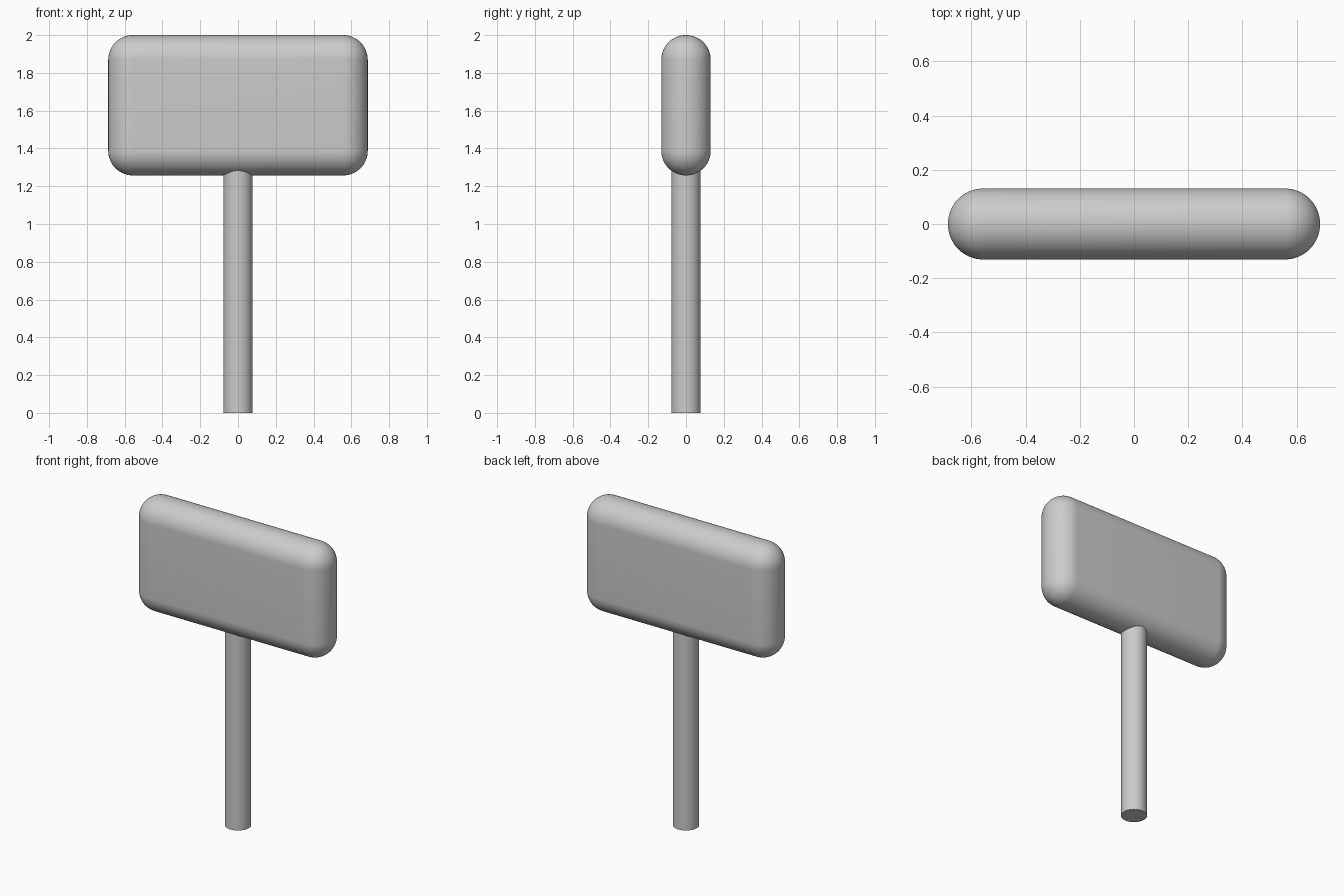
import bpy
from math import radians

if "Cube" in bpy.data.objects:
    bpy.data.objects.remove(bpy.data.objects["Cube"])

HALF_X, HALF_Y, Z_LOW, Z_TOP = 0.687, 0.131, 1.257, 2.0
POLE_RADIUS, POLE_TOP = 0.078, 1.36

# Mallet head: a block whose edges are fully rounded across its thickness
bpy.ops.mesh.primitive_cube_add(size=2, location=(0, 0, (Z_LOW + Z_TOP) / 2))
head = bpy.context.object
head.name = "head"
head.scale = (HALF_X, HALF_Y, (Z_TOP - Z_LOW) / 2)
bpy.ops.object.transform_apply(location=False, rotation=False, scale=True)
bevel = head.modifiers.new("rounding", 'BEVEL')
bevel.width = HALF_Y - 0.0005
bevel.segments = 16
bpy.ops.object.modifier_apply(modifier=bevel.name)
bpy.ops.object.shade_smooth_by_angle(angle=radians(40))

# Handle: a round pole that runs up into the head
bpy.ops.mesh.primitive_cylinder_add(vertices=64, radius=POLE_RADIUS,
                                    depth=POLE_TOP, location=(0, 0, POLE_TOP / 2))
bpy.context.object.name = "handle"
bpy.ops.object.shade_smooth_by_angle(angle=radians(40))
